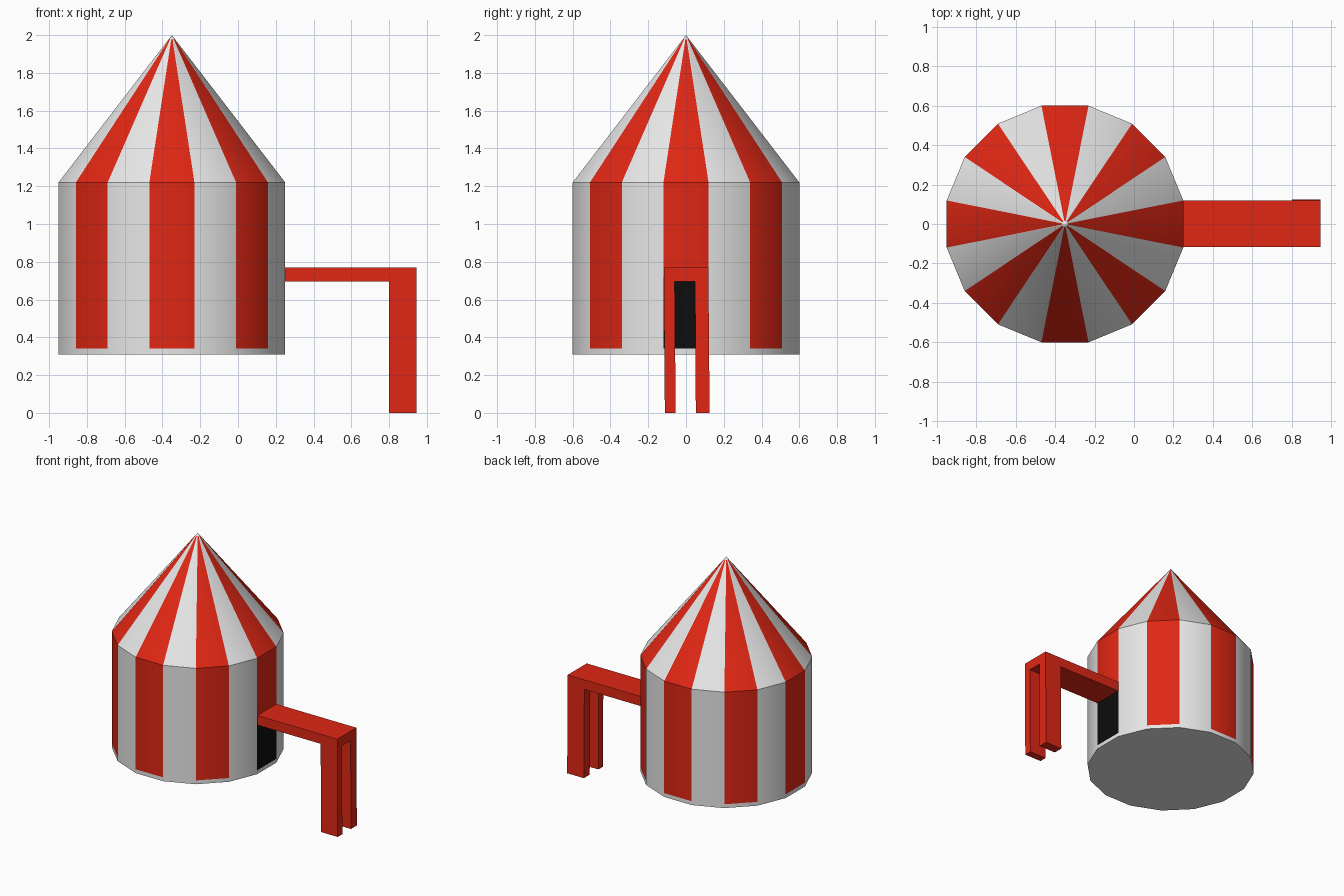
import bpy, bmesh, math

if "Cube" in bpy.data.objects:
    bpy.data.objects.remove(bpy.data.objects["Cube"])


def material(name, rgb):
    m = bpy.data.materials.new(name)
    m.diffuse_color = (*rgb, 1)
    m.use_nodes = True
    m.node_tree.nodes["Principled BSDF"].inputs["Base Color"].default_value = m.diffuse_color
    return m


WHITE = material("canvas_white", (0.8, 0.8, 0.8))
RED = material("stripe_red", (0.75, 0.02, 0.007))
BLACK = material("doorway_black", (0.004, 0.004, 0.004))

SIDES, CX = 16, -0.35
RADIUS = 0.6 / math.cos(math.pi / SIDES)
APEX, EAVE = 2.0, 1.22
BASE, HEM, DOOR_TOP, TIP = 0.31, 0.34, 0.72, 1.98


def add_object(name, bm, mats):
    bmesh.ops.recalc_face_normals(bm, faces=bm.faces)
    mesh = bpy.data.meshes.new(name)
    bm.to_mesh(mesh)
    bm.free()
    obj = bpy.data.objects.new(name, mesh)
    bpy.context.collection.objects.link(obj)
    for m in mats:
        mesh.materials.append(m)
    return obj


def smooth(obj):
    bpy.ops.object.select_all(action='DESELECT')
    obj.select_set(True)
    bpy.context.view_layer.objects.active = obj
    bpy.ops.object.shade_smooth_by_angle(angle=math.radians(30))


def ring(bm, z, r):
    # half-step offset puts a flat panel on each axis
    angles = [(i - 0.5) * math.tau / SIDES for i in range(SIDES)]
    return [bm.verts.new((CX + r * math.cos(a), r * math.sin(a), z)) for a in angles]


def panels(bm, low, high, colour):
    for i in range(SIDES):
        j = (i + 1) % SIDES
        bm.faces.new((low[i], low[j], high[j], high[i])).material_index = colour(i)


def stripe(i):
    return 1 if i % 2 == 0 else 0


# Striped wall with white hem, floor and a dark doorway panel facing +x
bm = bmesh.new()
rings = [ring(bm, z, RADIUS) for z in (BASE, HEM, DOOR_TOP, EAVE)]
bm.faces.new(rings[0])
panels(bm, rings[0], rings[1], lambda i: 0)
panels(bm, rings[1], rings[2], lambda i: 2 if i == 0 else stripe(i))
panels(bm, rings[2], rings[3], stripe)
smooth(add_object("tent_wall", bm, [WHITE, RED, BLACK]))

# Striped conical roof with a small white tip
bm = bmesh.new()
eave = ring(bm, EAVE, RADIUS)
tip = ring(bm, TIP, RADIUS * (APEX - TIP) / (APEX - EAVE))
panels(bm, eave, tip, stripe)
apex = bm.verts.new((CX, 0, APEX))
for i in range(SIDES):
    bm.faces.new((tip[i], tip[(i + 1) % SIDES], apex))
smooth(add_object("tent_roof", bm, [WHITE, RED]))


def block(name, x, z, y_low, y_high):
    """Box whose y extent may differ between bottom and top."""
    bm = bmesh.new()
    bmesh.ops.create_cube(bm, size=1)
    for v in bm.verts:
        ys = y_high if v.co.z > 0 else y_low
        v.co = (x[v.co.x > 0], ys[v.co.y > 0], z[v.co.z > 0])
    return add_object(name, bm, [RED])


# Entrance canopy and its two slightly splayed legs
block("canopy_beam", (0.245, 0.945), (0.695, 0.77), (-0.117, 0.119), (-0.117, 0.119))
block("canopy_leg_near", (0.80, 0.945), (0, 0.695), (-0.112, -0.055), (-0.117, -0.06))
block("canopy_leg_far", (0.80, 0.945), (0, 0.695), (0.052, 0.125), (0.048, 0.119))
